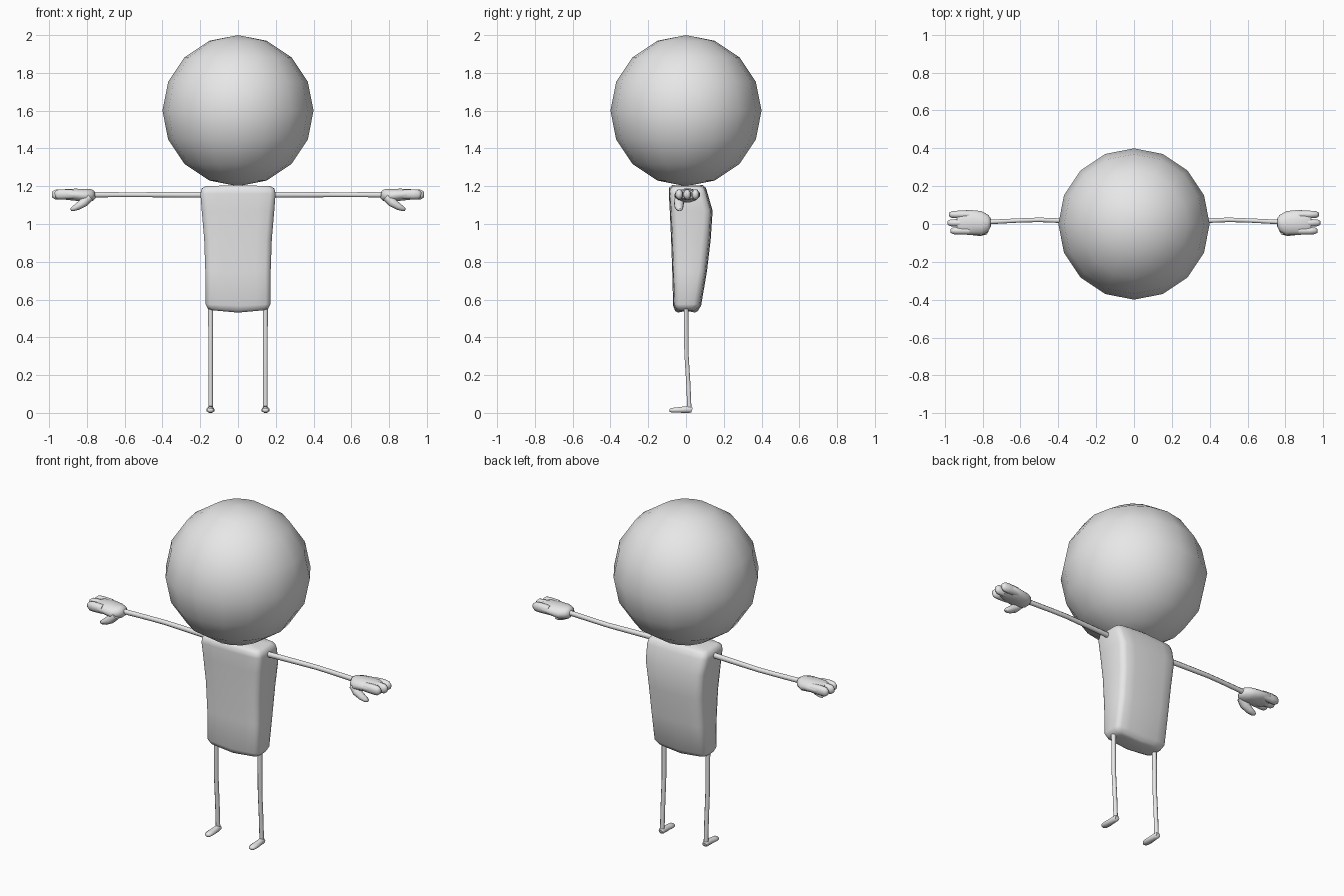
import bpy, bmesh, math
from mathutils import Vector

grey = bpy.data.materials.new("light grey")
grey.diffuse_color = (0.8, 0.8, 0.8, 1)


def finish(name, bm, angle):
    bmesh.ops.recalc_face_normals(bm, faces=bm.faces[:])
    me = bpy.data.meshes.new(name)
    bm.to_mesh(me)
    bm.free()
    me.materials.append(grey)
    ob = bpy.data.objects.new(name, me)
    bpy.context.collection.objects.link(ob)
    bpy.ops.object.select_all(action='DESELECT')
    ob.select_set(True)
    bpy.context.view_layer.objects.active = ob
    bpy.ops.object.shade_smooth_by_angle(angle=math.radians(angle))
    return ob


def loft(name, rings, angle=60):
    """Skin a list of equal-length point rings and cap both ends."""
    bm = bmesh.new()
    rows = [[bm.verts.new(p) for p in ring] for ring in rings]
    n = len(rows[0])
    for a, b in zip(rows, rows[1:]):
        for i in range(n):
            j = (i + 1) % n
            bm.faces.new((a[i], a[j], b[j], b[i]))
    for row in (rows[0], rows[-1]):
        mid = bm.verts.new(sum((v.co for v in row), Vector()) / n)
        for i in range(n):
            bm.faces.new((row[i], row[(i + 1) % n], mid))
    return finish(name, bm, angle)


def tube(name, stations, side, mirror, sides=8):
    """Elliptical tube; station = (x, y, z, radius along side, other radius)."""
    pts = [Vector((s[0] * mirror, s[1], s[2])) for s in stations]
    u = Vector(side)
    rings = []
    for i, s in enumerate(stations):
        t = pts[min(i + 1, len(pts) - 1)] - pts[max(i - 1, 0)]
        v = t.cross(u).normalized()
        rings.append([pts[i] + u * s[3] * math.cos(a) + v * s[4] * math.sin(a)
                      for a in (math.tau * (k + 0.5) / sides for k in range(sides))])
    return loft(name, rings)


# Head: low-poly ball
bm = bmesh.new()
bmesh.ops.create_uvsphere(bm, u_segments=16, v_segments=8, radius=0.4)
bmesh.ops.translate(bm, verts=bm.verts[:], vec=(0, 0, 1.6))
finish("head", bm, 60)


# Torso: rounded box slices (z, half width, front y, back y, corner, sag at middle)
def slice_ring(z, w, f, b, c, sag):
    half = [(0, f - 0.003), (w * 0.55, f), (w - c, f + c * 0.15), (w - c * 0.3, f + c * 0.5),
            (w, f + c * 1.2), (w, (f + b) / 2), (w, b - c * 1.4),
            (w - c * 0.3, b - c * 0.6), (w - c, b - c * 0.2), (w * 0.55, b), (0, b + 0.003)]
    loop = half + [(-x, y) for x, y in half[-2:0:-1]]
    return [Vector((x, y, z + sag * (1 - abs(x) / w))) for x, y in loop]


loft("torso", [slice_ring(*s) for s in (
    (0.543, 0.135, -0.04, 0.045, 0.02, -0.012),
    (0.552, 0.16, -0.055, 0.06, 0.022, -0.012),
    (0.575, 0.172, -0.065, 0.077, 0.025, -0.008),
    (0.75, 0.173, -0.07, 0.108, 0.028, 0),
    (0.92, 0.179, -0.076, 0.128, 0.03, 0),
    (1.07, 0.192, -0.083, 0.138, 0.03, 0),
    (1.16, 0.199, -0.088, 0.112, 0.028, 0),
    (1.187, 0.193, -0.086, 0.102, 0.026, 0.005),
    (1.2, 0.172, -0.07, 0.085, 0.024, 0.006))])

for m, tag in ((1, "left"), (-1, "right")):
    # Leg and foot
    tube(tag + "_leg", [(0.145, 0.0, 0.58, 0.014, 0.013), (0.145, 0.002, 0.32, 0.013, 0.012),
                        (0.145, 0.012, 0.16, 0.013, 0.012), (0.145, 0.018, 0.02, 0.013, 0.012)],
         (1, 0, 0), m)
    tube(tag + "_foot", [(0.145, 0.032, 0.015, 0.014, 0.013), (0.145, 0.018, 0.019, 0.018, 0.02),
                         (0.145, -0.01, 0.017, 0.019, 0.018), (0.146, -0.05, 0.015, 0.023, 0.015),
                         (0.146, -0.077, 0.014, 0.02, 0.013), (0.146, -0.088, 0.013, 0.01, 0.007)],
         (1, 0, 0), m)
    # Arm, bent slightly at the elbow
    tube(tag + "_arm", [(0.17, 0.008, 1.155, 0.014, 0.016), (0.4, 0.018, 1.155, 0.013, 0.015),
                        (0.5, 0.022, 1.155, 0.013, 0.014), (0.6, 0.019, 1.155, 0.012, 0.014),
                        (0.78, 0.01, 1.155, 0.013, 0.015)], (0, 1, 0), m)
    # Palm
    tube(tag + "_palm", [(0.757, 0.008, 1.155, 0.022, 0.02), (0.772, 0.004, 1.153, 0.046, 0.032),
                         (0.805, 0.004, 1.15, 0.066, 0.037), (0.86, 0.008, 1.155, 0.068, 0.033),
                         (0.91, 0.008, 1.157, 0.066, 0.03), (0.935, 0.008, 1.157, 0.054, 0.022)],
         (0, 1, 0), m, 12)
    # Three fingers
    for i, (y, tip) in enumerate(((-0.036, 0.97), (0.006, 0.985), (0.05, 0.977))):
        tube(f"{tag}_finger_{i + 1}",
             [(0.87, y, 1.157, 0.022, 0.026), (0.93, y, 1.157, 0.022, 0.029),
              (tip - 0.014, y, 1.156, 0.019, 0.027), (tip, y, 1.155, 0.01, 0.015)],
             (0, 1, 0), m)
    # Thumb, pointing down and outward
    tube(tag + "_thumb", [(0.785, -0.03, 1.145, 0.027, 0.025), (0.815, -0.037, 1.115, 0.028, 0.026),
                          (0.85, -0.037, 1.092, 0.024, 0.02), (0.874, -0.035, 1.08, 0.018, 0.014),
                          (0.886, -0.034, 1.076, 0.009, 0.007)], (0, 1, 0), m)
